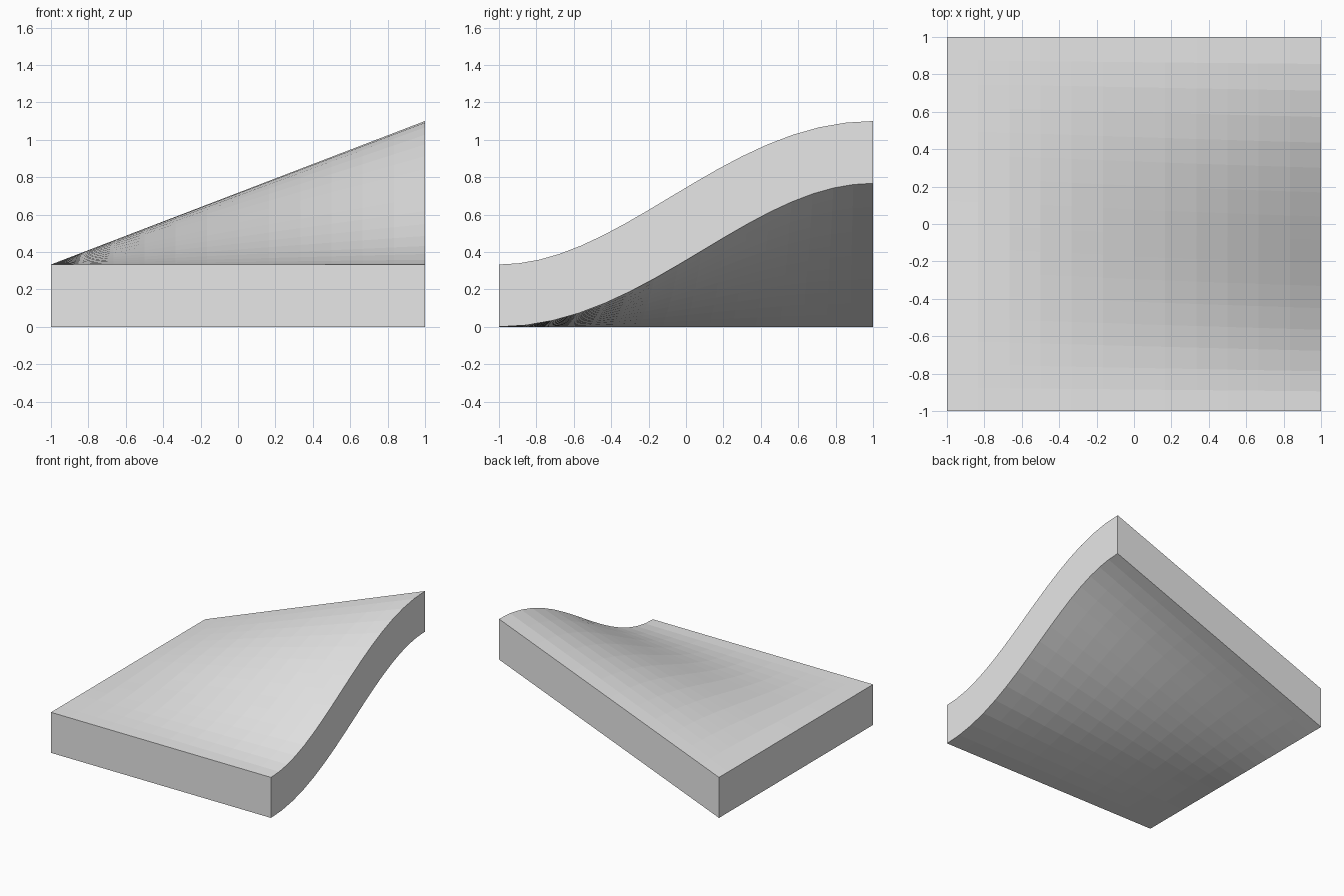
import bpy, bmesh, math

cube = bpy.data.objects.get("Cube")
if cube:
    bpy.data.objects.remove(cube, do_unlink=True)

COLUMNS, ROWS = 12, 16
THICK, RISE = 0.333, 0.767

# Plain grey finish
grey = bpy.data.materials.new("light grey")
grey.use_nodes = True
colour = (0.8, 0.8, 0.8, 1)
grey.diffuse_color = colour
grey.node_tree.nodes["Principled BSDF"].inputs["Base Color"].default_value = colour


def slab_point(x, y, side):
    """Point above (side=1) or below (side=-1) the wave's midline."""
    height = RISE * (x + 1) / 2
    angle = math.pi * y / 2
    slope = height * math.pi / 4 * math.cos(angle)
    offset = side * THICK / 2 / math.hypot(1, slope)
    z = THICK / 2 + height * (1 + math.sin(angle)) / 2
    return (x, y - offset * slope, z + offset)


# Twisted slab: flat on one side, growing into an S-wave on the other
bm = bmesh.new()
rings = []
for i in range(COLUMNS + 1):
    x = -1 + 2 * i / COLUMNS
    ys = [-1 + 2 * j / ROWS for j in range(ROWS + 1)]
    lower = [bm.verts.new(slab_point(x, y, -1)) for y in ys]
    upper = [bm.verts.new(slab_point(x, y, 1)) for y in ys]
    rings.append((lower, upper))

# Top, bottom, front and back faces
for (low_a, up_a), (low_b, up_b) in zip(rings, rings[1:]):
    loop_a = low_a + up_a[::-1]
    loop_b = low_b + up_b[::-1]
    for k in range(len(loop_a)):
        n = (k + 1) % len(loop_a)
        bm.faces.new((loop_a[k], loop_a[n], loop_b[n], loop_b[k]))

# Side walls
for lower, upper in (rings[0], rings[-1]):
    for j in range(ROWS):
        bm.faces.new((lower[j], lower[j + 1], upper[j + 1], upper[j]))

bmesh.ops.recalc_face_normals(bm, faces=bm.faces)
mesh = bpy.data.meshes.new("twisted_slab")
bm.to_mesh(mesh)
bm.free()
mesh.materials.append(grey)
slab = bpy.data.objects.new("twisted_slab", mesh)
bpy.context.collection.objects.link(slab)
